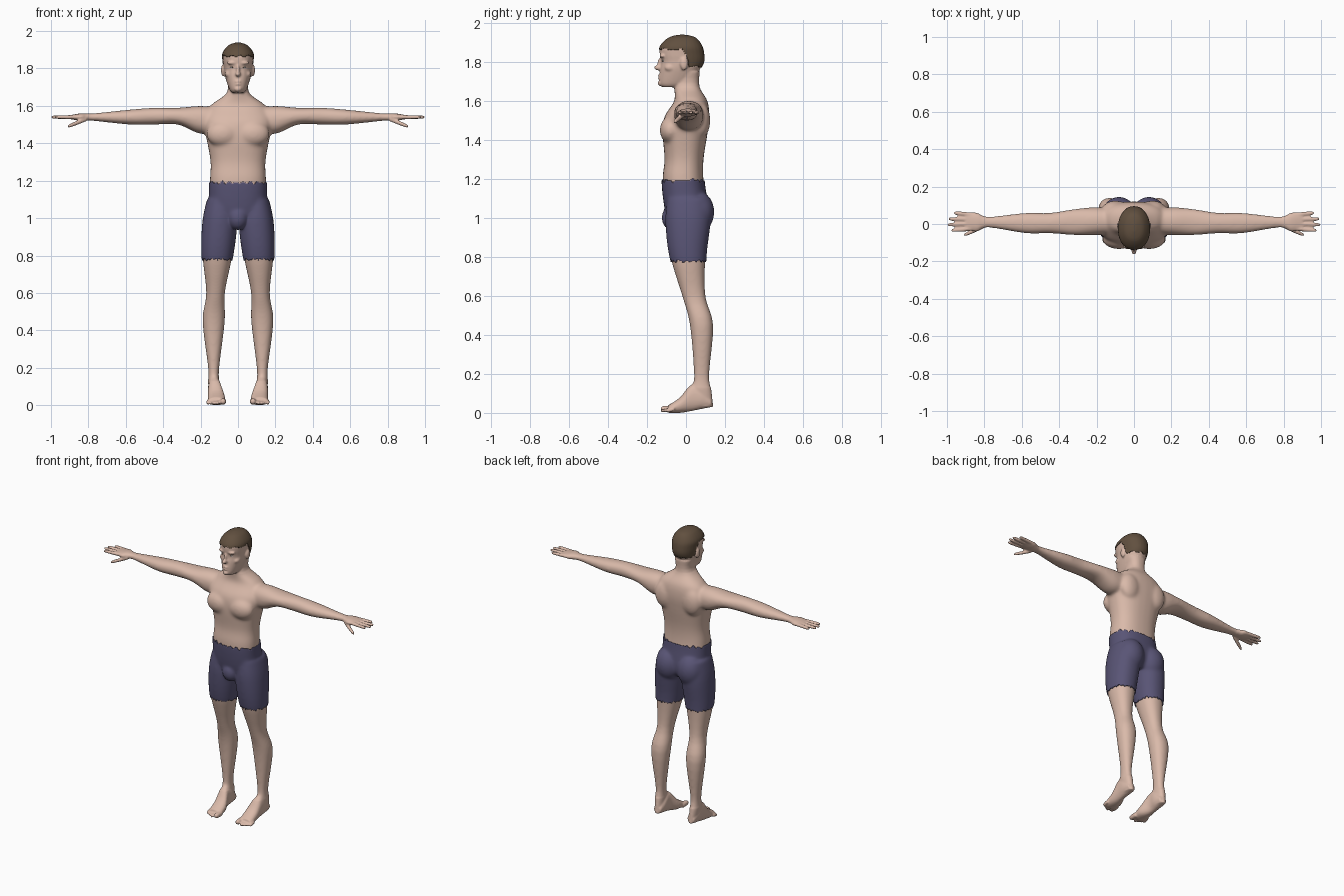
import bpy, bmesh
from math import sin, cos, pi, copysign
from mathutils import Vector, Matrix

if "Cube" in bpy.data.objects:
    bpy.data.objects.remove(bpy.data.objects["Cube"])


def material(name, *colour):
    mat = bpy.data.materials.new(name)
    mat.use_nodes = True
    mat.diffuse_color = (*colour, 1)
    shader = mat.node_tree.nodes["Principled BSDF"]
    shader.inputs["Base Color"].default_value = (*colour, 1)
    return mat


SKIN = material("skin", .7, .49, .4)
CLOTH = material("violet cloth", .1, .09, .18)
HAIR = material("brown hair", .12, .08, .05)
WHITE = material("eye white", .7, .7, .7)

bm = bmesh.new()


def spline(rows, steps=4):
    """Smooth curve through the rows."""
    points = [Vector(row) for row in (rows[0], *rows, rows[-1])]
    out = []
    for before, start, end, after in zip(points, points[1:], points[2:], points[3:]):
        for step in range(steps):
            t = step / steps
            leave, arrive = (end - before) / 2, (after - start) / 2
            gap = end - start
            out.append(start + leave * t + (3 * gap - 2 * leave - arrive) * t ** 2
                       + (leave + arrive - 2 * gap) * t ** 3)
    return out + [points[-1]]


def loft(axis, rows, mirror=True, power=2.2, sides=28):
    """Rounded sections; a row is a position, then low and high on the other two axes."""
    along = "xyz".index(axis)
    across, up = [i for i in range(3) if i != along]
    for sign in (1, -1) if mirror else (1,):
        rings = []
        for position, left, right, low, high in spline(rows):
            ring = []
            for k in range(sides):
                c, s = cos(2 * pi * k / sides), sin(2 * pi * k / sides)
                point = Vector()
                point[along] = position
                point[across] = (left + right + (right - left) * copysign(abs(c) ** (2 / power), c)) / 2
                point[up] = (low + high + (high - low) * copysign(abs(s) ** (2 / power), s)) / 2
                point.x *= sign
                ring.append(bm.verts.new(point))
            rings.append(ring)
        for ring, following in zip(rings, rings[1:]):
            for k in range(sides):
                bm.faces.new((ring[k - 1], ring[k], following[k], following[k - 1]))
        bm.faces.new(rings[0])
        bm.faces.new(rings[-1])


def trunk(rows, power=2.2):
    """A central part whose rows are height, half width, front and back."""
    loft("z", [(z, -wide, wide, front, back) for z, wide, front, back in rows], False, power)


def digit(axis, start, end, radius):
    """A finger or toe with a rounded tip."""
    along = "xyz".index(axis)
    rows = []
    for fraction, scale in ((0, 1), (.5, 1), (.9, .8), (1, .3)):
        point = Vector(start).lerp(Vector(end), fraction)
        row = [point[along]]
        for i in range(3):
            if i != along:
                row += [point[i] - radius * scale, point[i] + radius * scale]
        rows.append(row)
    loft(axis, rows, sides=12)


def blob(target, centre, size):
    """An ellipsoid, mirrored when it is off the centre line."""
    x, y, z = centre
    for side in {x, -x}:
        place = Matrix.Translation((side, y, z)) @ Matrix.Diagonal((*size, 1))
        bmesh.ops.create_uvsphere(target, u_segments=20, v_segments=12, radius=1, matrix=place)


# Torso and neck
trunk([(.97, .06, -.06, .08), (1.03, .14, -.1, .11), (1.19, .15, -.12, .09),
       (1.3, .147, -.11, .09), (1.43, .17, -.12, .11), (1.52, .19, -.11, .12),
       (1.6, .15, -.06, .11), (1.67, .06, -.06, .07), (1.75, .06, -.05, .07)], 2.4)

# Legs
loft("z", [(1.1, .03, .16, -.09, .11), (.98, .01, .185, -.1, .12), (.8, .03, .19, -.08, .1),
           (.6, .07, .17, -.02, .1), (.45, .07, .19, .02, .14), (.2, .1, .16, .04, .12),
           (.12, .1, .16, .03, .13), (.03, .1, .15, .03, .14)])

# Feet and toes
loft("y", [(.13, .1, .15, .03, .07), (.08, .09, .16, .02, .13), (.03, .09, .16, .01, .15),
           (-.03, .07, .16, 0, .08), (-.09, .07, .16, 0, .04)])
digit("y", (.08, -.07, .02), (.08, -.13, .02), .017)
for toe in range(4):
    x = .11 + toe / 60
    digit("y", (x, -.06, .02), (x, -.13 + toe / 100, .01), .01)

# Arms and palms
loft("x", [(.1, -.05, .08, 1.47, 1.59), (.2, -.06, .09, 1.45, 1.6), (.32, -.06, .08, 1.5, 1.59),
           (.45, -.05, .06, 1.5, 1.59), (.58, -.05, .06, 1.5, 1.58), (.78, -.02, .04, 1.52, 1.56),
           (.84, -.04, .06, 1.52, 1.56), (.9, -.03, .06, 1.53, 1.55)])

# Fingers and thumb, the middle finger longest
for finger in range(4):
    reach = 1 - (finger - 1.3) ** 2 / 80
    digit("x", (.86, finger / 40 - .025, 1.54), (reach, finger / 32 - .035, 1.54), .011)
digit("x", (.81, -.015, 1.53), (.91, -.06, 1.49), .012)

# Head
trunk([(1.67, .03, -.12, -.02), (1.69, .047, -.137, .03), (1.76, .07, -.133, .07),
       (1.8, .075, -.128, .09), (1.84, .08, -.135, .09), (1.88, .08, -.13, .08),
       (1.92, .05, -.09, .05), (1.935, .01, -.04, 0)])

# Muscles and features
for centre, size in {
    "chest": ((.08, -.08, 1.45), (.09, .055, .07)),
    "shoulder blade": ((.1, .08, 1.5), (.07, .045, .09)),
    "buttock": ((.08, .065, 1.03), (.08, .075, .1)),
    "pelvis": ((0, -.07, 1), (.05, .05, .06)),
    "nose tip": ((0, -.14, 1.77), (.014, .025, .014)),
    "nose bridge": ((0, -.13, 1.79), (.01, .018, .03)),
    "brow": ((.03, -.12, 1.83), (.03, .015, .01)),
    "cheek": ((.05, -.08, 1.77), (.02, .03, .02)),
    "upper lip": ((0, -.13, 1.73), (.02, .015, .006)),
    "lower lip": ((0, -.13, 1.715), (.02, .014, .006)),
    "chin": ((0, -.13, 1.69), (.02, .015, .015)),
    "ear": ((.08, -.01, 1.79), (.011, .02, .033)),
}.values():
    blob(bm, centre, size)


def add_object(name, source, mat):
    mesh = bpy.data.meshes.new(name)
    source.to_mesh(mesh)
    mesh.materials.append(mat)
    mesh.shade_smooth()
    ob = bpy.data.objects.new(name, mesh)
    bpy.context.scene.collection.objects.link(ob)
    return ob


# Fuse the parts into one skin
bmesh.ops.recalc_face_normals(bm, faces=bm.faces)
body = add_object("body", bm, SKIN)
fuse = body.modifiers.new("fuse", "REMESH")
fuse.mode = "VOXEL"
fuse.voxel_size = .0055
bpy.context.view_layer.update()
fused = bpy.data.meshes.new_from_object(body.evaluated_get(bpy.context.evaluated_depsgraph_get()))
body.modifiers.clear()
bm.clear()
bm.from_mesh(fused)
bpy.data.meshes.remove(fused)


def soften(verts, rounds):
    for _ in range(rounds):
        bmesh.ops.smooth_vert(bm, verts=verts, factor=.5, use_axis_x=True,
                              use_axis_y=True, use_axis_z=True)


# Soften the large muscles more than the face, hands and feet
soften(bm.verts[:], 2)
soften([v for v in bm.verts if abs(v.co.x) < .8 and .13 < v.co.z < 1.66], 22)
bm.normal_update()
bm.to_mesh(body.data)
body.data.shade_smooth()


def shell(name, rule, mat, thickness):
    """A garment or hair cap grown from the body faces that meet a rule."""
    layer = bm.copy()
    spare = [face for face in layer.faces if not rule(*face.calc_center_median())]
    bmesh.ops.delete(layer, geom=spare, context="FACES")
    for vert, normal in [(v, v.normal.copy()) for v in layer.verts]:
        vert.co += normal * thickness
    solid = add_object(name, layer, mat).modifiers.new("thickness", "SOLIDIFY")
    solid.thickness = thickness
    solid.offset = -1
    layer.free()


def is_shorts(x, y, z):
    ragged = sin(x * 170) * cos(y * 90) / 100
    return abs(x) < .3 and .775 + abs(ragged) < z < 1.19 + ragged


def is_hair(x, y, z):
    if abs(x) > .078 and y < .012 and z < 1.84:
        return False
    behind = min(max(y * 30 + .5, 0), 1)
    return z > 1.866 - behind * .09 + sin(x * 150) / 250


shell("shorts", is_shorts, CLOTH, .006)
shell("hair", is_hair, HAIR, .004)

# Eyes
for name, mat, y, size in (("eyes", WHITE, -.112, (.012, .01, .006)),
                           ("irises", HAIR, -.12, (.004, .003, .004))):
    eye = bmesh.new()
    blob(eye, (.03, y, 1.806), size)
    add_object(name, eye, mat)
    eye.free()
bm.free()
